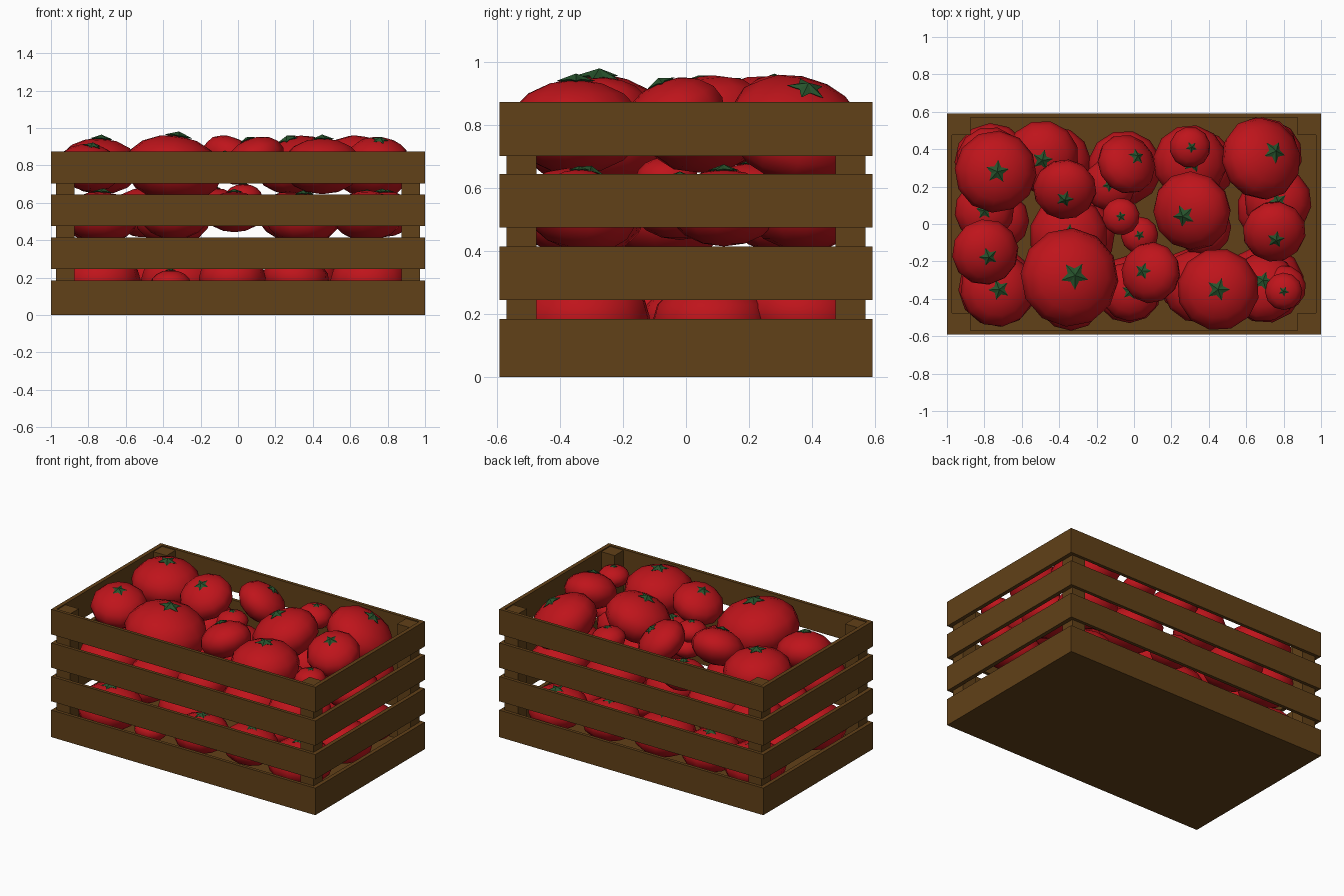
import bpy, bmesh, math, random
from mathutils import Matrix, Vector

random.seed(4)


def material(name, rgb):
    m = bpy.data.materials.new(name)
    m.diffuse_color = (*rgb, 1)
    return m


WOOD = material("wood", (0.12, 0.052, 0.009))
RED = material("tomato_red", (0.52, 0.007, 0.011))
GREEN = material("leaf_green", (0.02, 0.085, 0.025))


def add_object(name, bm, mats):
    bmesh.ops.recalc_face_normals(bm, faces=bm.faces)
    me = bpy.data.meshes.new(name)
    bm.to_mesh(me)
    bm.free()
    for m in mats:
        me.materials.append(m)
    ob = bpy.data.objects.new(name, me)
    bpy.context.collection.objects.link(ob)
    return ob


def box(name, x0, x1, y0, y1, z0, z1):
    bm = bmesh.new()
    bmesh.ops.create_cube(bm, size=1)
    for v in bm.verts:
        v.co = ((x0 + x1) / 2 + v.co.x * (x1 - x0),
                (y0 + y1) / 2 + v.co.y * (y1 - y0),
                (z0 + z1) / 2 + v.co.z * (z1 - z0))
    return add_object(name, bm, [WOOD])


# Crate: floor, four rows of slats, corner posts
X, Y, T = 1.0, 0.592, 0.022
box("crate_floor", -0.985, 0.985, -0.58, 0.58, 0, 0.03)
for i, (z0, z1) in enumerate([(0, 0.185), (0.245, 0.415), (0.475, 0.645), (0.703, 0.875)]):
    for s, side in ((-1, "a"), (1, "b")):
        ys = sorted((s * Y, s * (Y - T)))
        xs = sorted((s * X, s * (X - T - 0.005)))
        box(f"long_slat_{side}_{i}", -X, X, *ys, z0, z1)
        box(f"end_slat_{side}_{i}", *xs, -Y + T, Y - T, z0, z1)
for sx in (-1, 1):
    for sy in (-1, 1):
        box("corner_post", *sorted((sx * 0.873, sx * 0.973)),
            *sorted((sy * 0.475, sy * 0.571)), 0.03, 0.868)


def tomato(name, x, y, r, top, dx=0.0, dy=0.0, squash=0.68):
    """Squashed ball with a five-pointed calyx; dx, dy lean the stem."""
    h = r * squash
    bm = bmesh.new()
    bmesh.ops.create_uvsphere(bm, u_segments=12, v_segments=8, radius=1)
    for f in bm.faces:
        f.smooth = True
    for v in bm.verts:
        v.co = (v.co.x * r, v.co.y * r, v.co.z * h)
    # Calyx: raised star over the crown
    n, R = 5, 0.29 * r
    tip = bm.verts.new((0, 0, h + 0.09 * r))
    low = bm.verts.new((0, 0, h - 0.08 * r))
    ring = []
    for k in range(2 * n):
        q = R if k % 2 == 0 else R * 0.5
        a = math.pi * k / n
        z = h * math.sqrt(1 - (q / r) ** 2) + 0.015 * r
        ring.append(bm.verts.new((q * math.cos(a), q * math.sin(a), z)))
    for k in range(2 * n):
        a, b = ring[k], ring[(k + 1) % (2 * n)]
        for f in (bm.faces.new((tip, a, b)), bm.faces.new((low, b, a))):
            f.material_index = 1
    # Lean the fruit towards the stem offset
    d = Vector((dx, dy, 0))
    rot = Matrix.Rotation(random.uniform(0, 6.28), 4, 'Z')
    if d.length > 0.001:
        ang = math.asin(min(0.6, d.length / (h + 0.02)))
        rot = Matrix.Rotation(ang, 4, Vector((-dy, dx, 0)).normalized()) @ rot
    bm.transform(Matrix.Translation((x, y, top - h)) @ rot)
    add_object(name, bm, [RED, GREEN])


# Tomatoes in three layers: x, y, radius, top height, stem lean x, y
top_layer = [
    (-0.74, 0.28, 0.22, 0.945, 0.01, 0), (-0.795, -0.15, 0.18, 0.91, 0.02, -0.03),
    (-0.37, 0.185, 0.17, 0.945, 0, -0.06), (-0.345, -0.285, 0.265, 0.96, 0.03, 0.01),
    (-0.04, 0.32, 0.165, 0.94, 0.08, 0.06), (0.09, -0.26, 0.165, 0.945, -0.05, 0.01),
    (0.31, 0.07, 0.215, 0.95, -0.05, -0.03), (0.45, -0.35, 0.22, 0.945, 0, 0),
    (0.68, 0.35, 0.225, 0.94, 0.08, 0.04), (0.75, -0.04, 0.17, 0.945, 0.01, -0.05),
    (0.30, 0.41, 0.11, 0.87, 0.01, 0), (-0.07, 0.04, 0.10, 0.87, 0, 0),
    (0.80, -0.36, 0.10, 0.86, 0, 0)]
mid_layer = [
    (-0.73, -0.35, 0.20, 0.66, 0.01, 0.0), (-0.49, 0.36, 0.195, 0.68, 0, -0.02),
    (0.03, -0.06, 0.10, 0.70, 0, 0), (-0.02, -0.36, 0.16, 0.66, 0, 0),
    (0.30, 0.33, 0.20, 0.66, 0.02, 0), (0.69, -0.34, 0.19, 0.66, 0, 0.04),
    (0.80, -0.34, 0.12, 0.66, 0, 0), (0.77, 0.12, 0.18, 0.66, 0, 0),
    (-0.35, -0.06, 0.21, 0.66, 0, 0), (-0.13, 0.21, 0.14, 0.68, 0, 0),
    (-0.80, 0.07, 0.16, 0.64, 0, 0), (-0.77, 0.34, 0.18, 0.64, 0, 0),
    (-0.34, -0.39, 0.18, 0.65, 0, 0), (0.35, -0.33, 0.20, 0.65, 0, 0),
    (0.69, 0.38, 0.19, 0.66, 0, 0), (0.37, -0.02, 0.15, 0.64, 0, 0)]
low_layer = [
    (-0.73, -0.34, 0.21, 0.33, 0, 0), (-0.36, -0.42, 0.11, 0.24, 0, 0),
    (-0.03, -0.35, 0.18, 0.32, 0, 0), (0.31, -0.31, 0.18, 0.32, 0.02, 0),
    (0.70, -0.32, 0.21, 0.33, 0, 0), (0.74, 0.08, 0.19, 0.31, 0, 0),
    (0.71, 0.37, 0.19, 0.33, 0, 0.02), (0.35, 0.31, 0.19, 0.32, 0, 0),
    (0.33, -0.01, 0.13, 0.28, 0, 0), (-0.05, 0.30, 0.20, 0.33, 0, 0),
    (-0.42, 0.33, 0.19, 0.32, 0, 0), (-0.76, 0.34, 0.20, 0.33, 0, 0),
    (-0.72, 0.02, 0.16, 0.31, 0, 0), (-0.31, -0.06, 0.21, 0.33, 0, 0)]
for label, layer in (("top", top_layer), ("middle", mid_layer), ("bottom", low_layer)):
    for i, t in enumerate(layer):
        tomato(f"{label}_tomato_{i}", *t)
